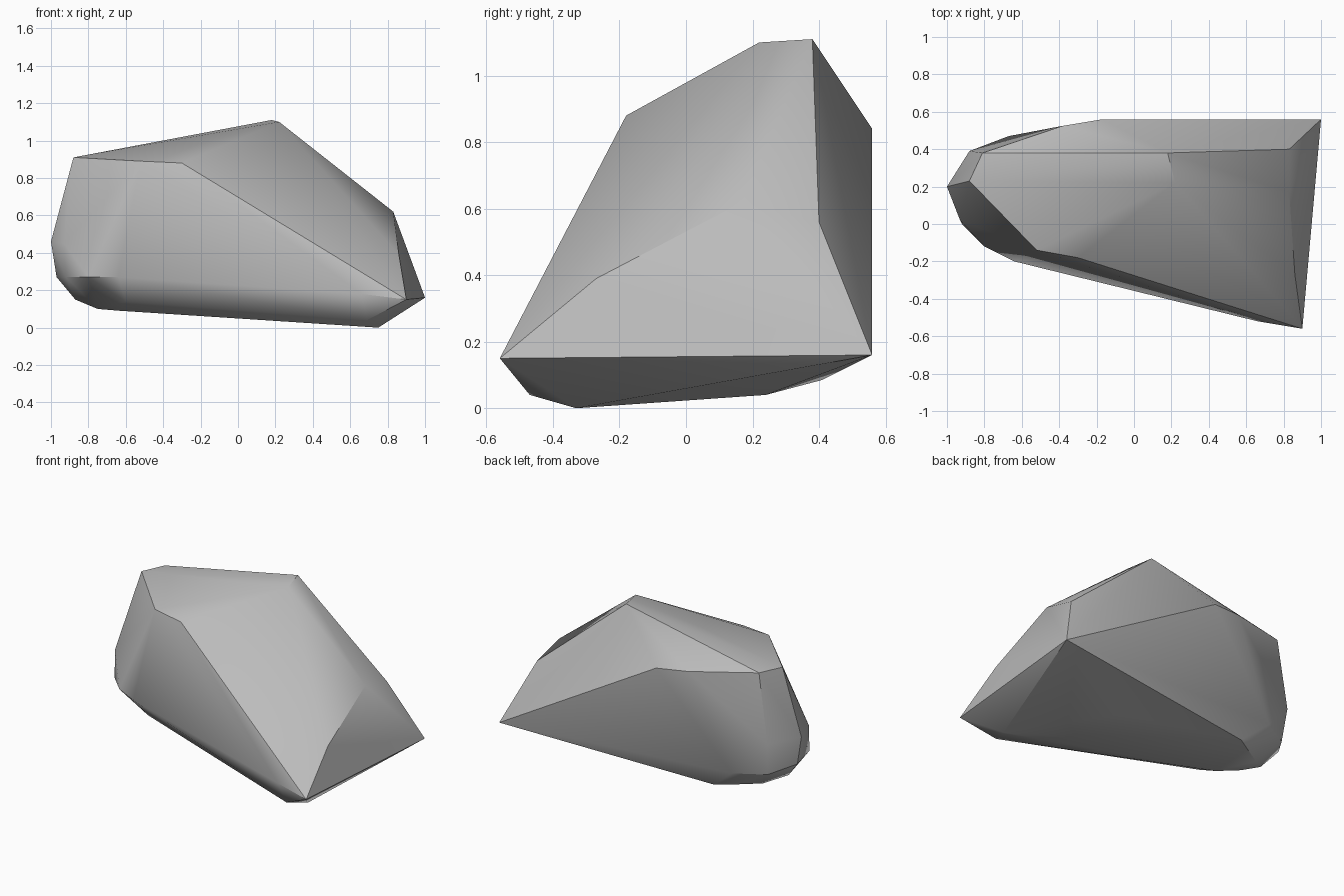
import bpy
import bmesh
import math

# Remove the default cube only
default_cube = bpy.data.objects.get("Cube")
if default_cube:
    bpy.data.objects.remove(default_cube, do_unlink=True)


def make_material(name, colour):
    material = bpy.data.materials.new(name)
    material.use_nodes = True
    material.diffuse_color = colour
    shader = material.node_tree.nodes["Principled BSDF"]
    shader.inputs["Base Color"].default_value = colour
    shader.inputs["Roughness"].default_value = 1
    return material


def make_hull(name, corner_groups, material):
    """Wrap a tight convex skin around the named groups of corners."""
    shape = bmesh.new()
    for corners in corner_groups.values():
        for corner in corners:
            shape.verts.new(corner)
    result = bmesh.ops.convex_hull(shape, input=shape.verts[:])
    unused = result["geom_interior"] + result["geom_unused"]
    loose = {item for item in unused if isinstance(item, bmesh.types.BMVert)}
    loose.update(vert for vert in shape.verts if not vert.link_faces)
    bmesh.ops.delete(shape, geom=list(loose), context="VERTS")
    bmesh.ops.recalc_face_normals(shape, faces=shape.faces[:])

    mesh = bpy.data.meshes.new(name)
    shape.to_mesh(mesh)
    shape.free()
    mesh.materials.append(material)
    hull = bpy.data.objects.new(name, mesh)
    bpy.context.collection.objects.link(hull)
    return hull


# Corners of the boulder, grouped by the region they shape
boulder_corners = {
    "summit": [(.18, .38, 1.11), (.22, .22, 1.1)],
    "upper_front_shoulder": [(-.3, -.18, .88), (-.52, -.14, .89)],
    "upper_right_shoulder": [(-.88, .23, .91), (-.81, .38, .91)],
    "back_ridge": [(-.17, .56, .84), (-.38, .525, .86)],
    "left_shoulder": [(.83, .17, .62), (.83, .4, .56), (.86, -.27, .39)],
    "left_tips": [(1, .56, .16), (.9, -.56, .15)],
    "front_bulge": [(.66, -.52, .18), (-.64, -.2, .27), (-.8, -.12, .27)],
    "right_nose": [(-1, .2, .46), (-.97, .2, .27), (-.92, 0, .27),
                   (-.93, .02, .45)],
    "back_right_edge": [(-.88, .39, .45), (-.86, .36, .23),
                        (-.67, .47, .23)],
    "underside_right": [(-.87, .15, .15), (-.75, .11, .1), (-.75, .25, .1),
                        (-.63, .02, .09), (-.6, -.1, .14)],
    "underside_back": [(-.5, .41, .085), (-.61, .34, .09), (.3, .24, .04)],
    "underside_left": [(.75, -.33, 0), (.69, -.47, .04)],
}

# Stone body with soft facets and crisp main ridges
stone = make_material("stone_grey", (.5, .5, .5, 1))
boulder = make_hull("boulder", boulder_corners, stone)

bpy.ops.object.select_all(action="DESELECT")
boulder.select_set(True)
bpy.context.view_layer.objects.active = boulder
bpy.ops.object.shade_smooth_by_angle(angle=math.radians(30))
